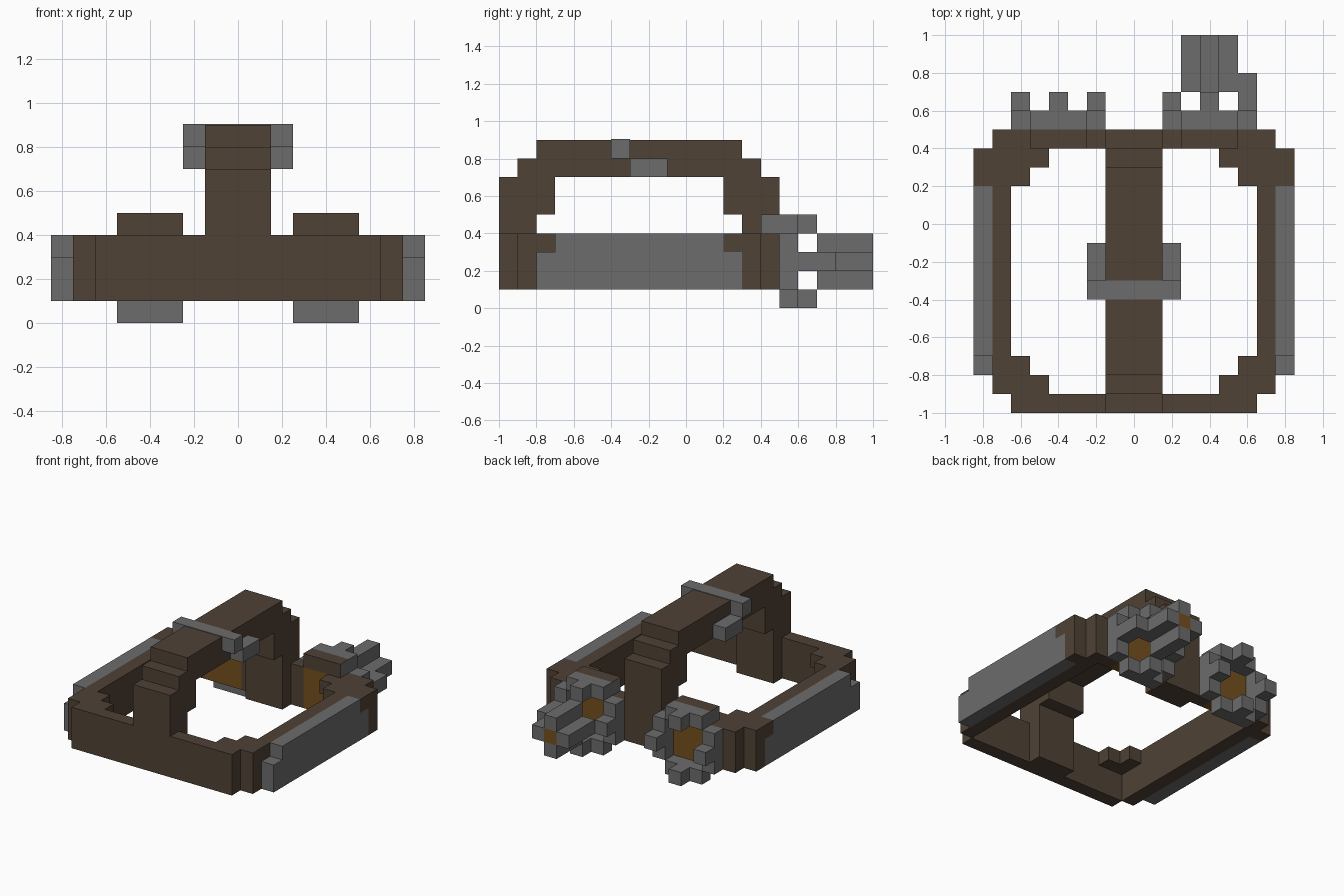
import bpy, bmesh

if "Cube" in bpy.data.objects:
    bpy.data.objects.remove(bpy.data.objects["Cube"])


def material(name, rgb):
    m = bpy.data.materials.new(name)
    m.diffuse_color = (*rgb, 1)
    m.use_nodes = True
    m.node_tree.nodes["Principled BSDF"].inputs["Base Color"].default_value = m.diffuse_color
    return m


LEATHER = material("brown_leather", (0.080, 0.054, 0.036))
METAL = material("grey_metal", (0.150, 0.150, 0.150))
GLASS = material("amber_glass", (0.175, 0.080, 0.013))


def finish(name, bm, mat):
    bmesh.ops.recalc_face_normals(bm, faces=bm.faces)
    me = bpy.data.meshes.new(name)
    bm.to_mesh(me)
    bm.free()
    me.materials.append(mat)
    ob = bpy.data.objects.new(name, me)
    bpy.context.collection.objects.link(ob)
    return ob


def boxes(name, mat, items, mirror=False):
    """Blocks given as (x0, x1, y0, y1, z0, z1), optionally mirrored in x."""
    bm = bmesh.new()
    if mirror:
        items = items + [(-b[1], -b[0], *b[2:]) for b in items]
    for x0, x1, y0, y1, z0, z1 in items:
        for v in bmesh.ops.create_cube(bm, size=1)["verts"]:
            v.co = ((x0 + x1) / 2 + v.co.x * (x1 - x0),
                    (y0 + y1) / 2 + v.co.y * (y1 - y0),
                    (z0 + z1) / 2 + v.co.z * (z1 - z0))
    return finish(name, bm, mat)


# Head band: rear strap, side straps and front frame
boxes("rear_band", LEATHER, [(-.65, .65, -1, -.9, .1, .4)])
boxes("side_band", LEATHER, [(.65, .75, -.9, .4, .1, .4)], True)
boxes("frame_bar", LEATHER, [(-.25, .25, .4, .5, .1, .4)])
boxes("frame_end", LEATHER, [(.55, .75, .4, .5, .1, .4)], True)
boxes("frame_corner", LEATHER, [(.75, .85, .3, .4, .1, .4),
                                (.75, .85, .2, .3, .3, .4)], True)

# Stepped inner corners along the top edge
boxes("inner_corner_step", LEATHER, [
    (.45, .65, -.9, -.8, .3, .4), (.55, .65, -.8, -.7, .3, .4),
    (.45, .65, .3, .4, .3, .4), (.55, .65, .2, .3, .3, .4)], True)

# Metal side plates
boxes("side_plate", METAL, [(.75, .85, -.8, .3, .1, .3),
                            (.75, .85, -.7, .2, .3, .4)], True)

# Arched strap over the top, extruded from its stepped side profile
profile = [(-1, .1), (-1, .7), (-.9, .7), (-.9, .8), (-.8, .8), (-.8, .9),
           (.3, .9), (.3, .8), (.4, .8), (.4, .7), (.5, .7), (.5, .1),
           (.3, .1), (.3, .5), (.2, .5), (.2, .7), (-.7, .7), (-.7, .5),
           (-.8, .5), (-.8, .1)]
bm = bmesh.new()
face = bm.faces.new([bm.verts.new((-.15, y, z)) for y, z in profile])
ext = bmesh.ops.extrude_face_region(bm, geom=[face])["geom"]
bmesh.ops.translate(bm, vec=(.3, 0, 0),
                    verts=[g for g in ext if isinstance(g, bmesh.types.BMVert)])
finish("top_strap", bm, LEATHER)

# Metal clip wrapped over the strap
boxes("strap_clip", METAL, [(-.25, .25, -.4, -.3, .8, .904)])
boxes("clip_arm", METAL, [(.15, .25, -.3, -.1, .7, .8)], True)

# Eyepieces: amber lens, brow block, metal ring with four teeth
for side, cx in (("left", -.4), ("right", .4)):
    boxes(side + "_lens", GLASS, [(cx - .15, cx + .15, .4, .5, .1, .4)])
    brow = boxes(side + "_brow", LEATHER, [(cx - .15, cx + .15, .4, .5, .4, .5)])
    brow.data.materials.append(METAL)
    for p in brow.data.polygons:
        p.material_index = int(abs(p.normal.x) > .5)
    boxes(side + "_ring", METAL, [
        (cx - .15, cx + .15, .5, .6, 0, .1), (cx - .15, cx + .15, .5, .6, .4, .5),
        (cx - .25, cx - .15, .5, .6, .1, .4), (cx + .15, cx + .25, .5, .6, .1, .4)])
    boxes(side + "_ring_teeth", METAL, [
        (cx + dx - .05, cx + dx + .05, .6, .7, .2 + dz, .3 + dz)
        for dx, dz in ((0, .2), (0, -.2), (.2, 0), (-.2, 0))])

# Extra magnifier tube held in front of the right eyepiece
boxes("magnifier_tube", METAL, [
    (.4 + dx - .05, .4 + dx + .05, .7, 1, .2 + dz, .3 + dz)
    for dx, dz in ((0, .1), (0, -.1), (.1, 0), (-.1, 0))])
boxes("magnifier_arm", METAL, [(.55, .65, .7, .8, .2, .3)])
boxes("magnifier_lens", GLASS, [(.35, .45, .7, 1, .2, .3)])
